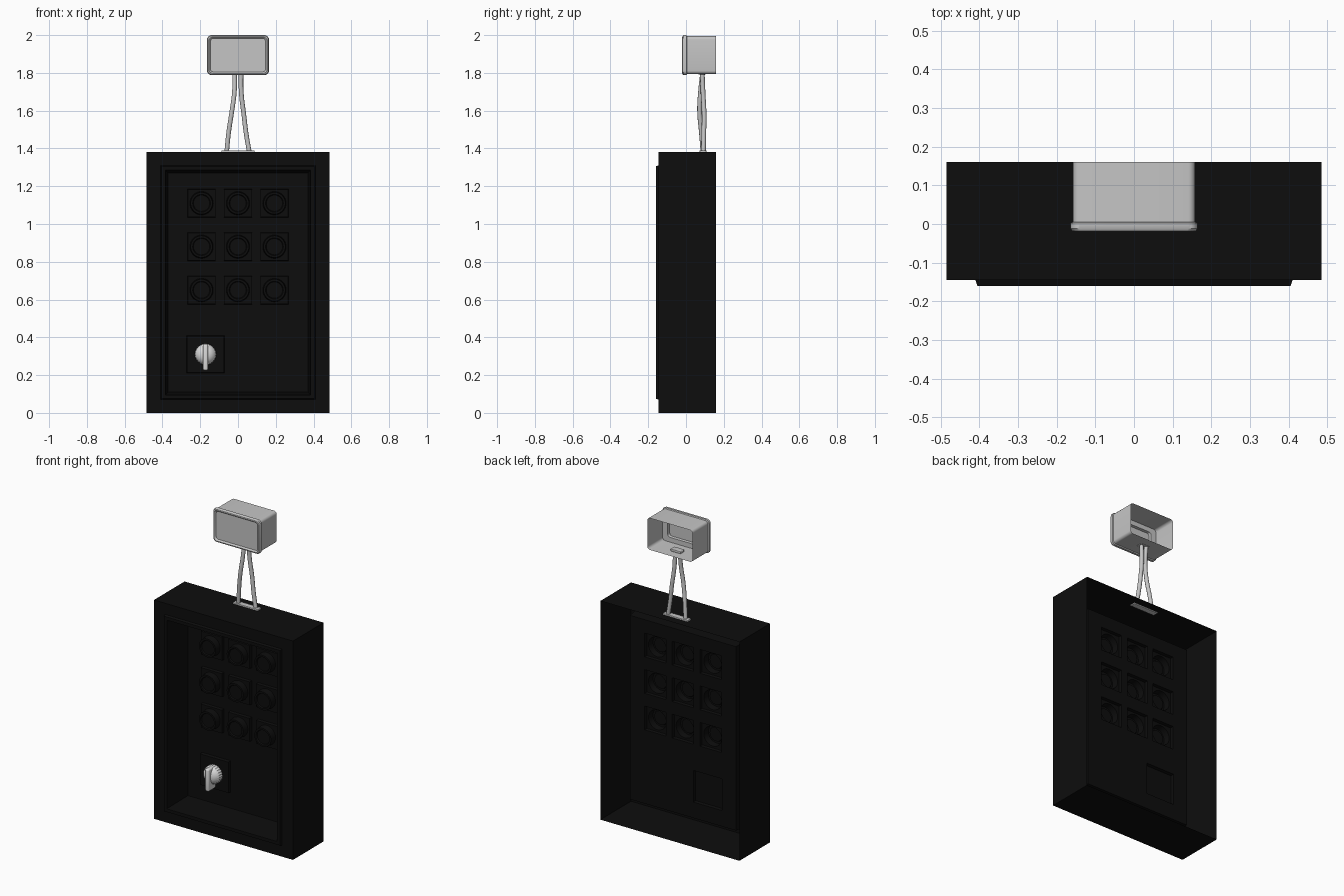
import bpy, bmesh, math
from mathutils import Vector

old = bpy.data.objects.get("Cube")
if old:
    bpy.data.objects.remove(old, do_unlink=True)


def material(name, value):
    mat = bpy.data.materials.new(name)
    color = (value, value, value, 1)
    mat.use_nodes = True
    mat.diffuse_color = color
    mat.node_tree.nodes["Principled BSDF"].inputs["Base Color"].default_value = color
    return mat


BLACK = material("black", 0.004)
GREY = material("light grey", 0.56)
WHITE = material("pale grey", 0.7)


def finish(name, bm, mat, smooth=True):
    bmesh.ops.remove_doubles(bm, verts=bm.verts, dist=0.0001)
    bmesh.ops.recalc_face_normals(bm, faces=bm.faces)
    mesh = bpy.data.meshes.new(name)
    bm.to_mesh(mesh)
    bm.free()
    mesh.materials.append(mat)
    obj = bpy.data.objects.new(name, mesh)
    bpy.context.collection.objects.link(obj)
    if smooth:
        bpy.ops.object.select_all(action="DESELECT")
        obj.select_set(True)
        bpy.context.view_layer.objects.active = obj
        bpy.ops.object.shade_smooth_by_angle(angle=math.radians(35))
    return obj


def outline(hx, hz, r, steps):
    """Rounded rectangle; a radius equal to the half size gives a circle."""
    points = []
    for corner, (sx, sz) in enumerate([(1, 1), (-1, 1), (-1, -1), (1, -1)]):
        for i in range(steps):
            a = math.pi / 2 * (corner + i / max(steps - 1, 1))
            points.append((sx * (hx - r) + r * math.cos(a),
                           sz * (hz - r) + r * math.sin(a)))
    return points


def loft(name, cx, cz, rings, mat, cap=True):
    """Join (y, outline) rings front to back into one surface."""
    bm = bmesh.new()
    loops = [[bm.verts.new((cx + x, y, cz + z)) for x, z in pts] for y, pts in rings]
    for a, b in zip(loops, loops[1:]):
        for i in range(len(a)):
            j = (i + 1) % len(a)
            bm.faces.new((a[i], a[j], b[j], b[i]))
    if cap:
        bm.faces.new(loops[-1])
    return finish(name, bm, mat)


def box(name, center, size, mat, bevel=0.0):
    bm = bmesh.new()
    bmesh.ops.create_cube(bm, size=1)
    for v in bm.verts:
        v.co = Vector(c + p * s for c, p, s in zip(center, v.co, size))
    if bevel:
        bmesh.ops.bevel(bm, geom=bm.edges[:], offset=bevel, segments=3,
                        affect="EDGES", profile=0.5)
    return finish(name, bm, mat)


# Open-backed cabinet shell with raised frame and deep recess
MID = 0.69
PANEL_Y = 0.03
shell = [(0.16, 0.485, 0.69), (-0.145, 0.485, 0.69), (-0.145, 0.41, 0.62),
         (-0.16, 0.405, 0.615), (-0.16, 0.385, 0.595), (PANEL_Y, 0.37, 0.58)]
loft("cabinet_shell", 0, MID, [(y, outline(hx, hz, 0, 1)) for y, hx, hz in shell],
     BLACK, cap=False)

# Recessed panel with square openings for the buttons and the knob
buttons = [(x, z, 0.075) for x in (-0.193, 0, 0.193) for z in (0.65, 0.88, 1.11)]
knob_x, knob_z = -0.172, 0.31
holes = buttons + [(knob_x, knob_z, 0.1)]
xs = sorted({-0.37, 0.37} | {x + s * h for x, z, h in holes for s in (-1, 1)})
zs = sorted({MID - 0.58, MID + 0.58} | {z + s * h for x, z, h in holes for s in (-1, 1)})
bm = bmesh.new()
for x0, x1 in zip(xs, xs[1:]):
    for z0, z1 in zip(zs, zs[1:]):
        mx, mz = (x0 + x1) / 2, (z0 + z1) / 2
        if not any(abs(mx - x) < h and abs(mz - z) < h for x, z, h in holes):
            bm.faces.new([bm.verts.new((x, PANEL_Y, z)) for x, z in
                          ((x0, z0), (x1, z0), (x1, z1), (x0, z1))])
finish("recessed_panel", bm, BLACK, smooth=False)

# Round buttons on square bases, hollow from behind
for n, (x, z, h) in enumerate(buttons):
    rings = [(PANEL_Y, h, 0), (0.01, h - 0.002, 0), (0.01, 0.062, 0.062),
             (-0.03, 0.058, 0.058), (-0.03, 0.047, 0.047), (-0.022, 0.043, 0.043)]
    loft(f"button_{n + 1}", x, z, [(y, outline(s, s, r, 9)) for y, s, r in rings], BLACK)

# Knob plate, fluted knob and pointer
loft("knob_plate", knob_x, knob_z,
     [(y, outline(s, s, 0, 1)) for y, s in ((PANEL_Y, 0.1), (0.01, 0.097))], BLACK)


def fluted(radius, depth, count=48):
    return [((radius - depth * (i % 2)) * math.cos(math.tau * i / count),
             (radius - depth * (i % 2)) * math.sin(math.tau * i / count))
            for i in range(count)]


loft("knob", knob_x, knob_z,
     [(0.01, fluted(0.058, 0.003)), (-0.015, fluted(0.057, 0.003)),
      (-0.032, fluted(0.048, 0.002)), (-0.043, fluted(0.032, 0.001)),
      (-0.048, fluted(0.015, 0))], WHITE)
box("knob_pointer", (knob_x, -0.03, 0.295), (0.028, 0.075, 0.14), WHITE, 0.009)

# Upper housing: open back, rounded rim, sunken front face
head = [(0.16, 0.158, 0.1, 0.018), (0.005, 0.158, 0.1, 0.018),
        (0.002, 0.164, 0.106, 0.024), (-0.012, 0.164, 0.106, 0.024),
        (-0.018, 0.16, 0.102, 0.022), (-0.02, 0.153, 0.096, 0.018),
        (-0.017, 0.149, 0.092, 0.016), (-0.01, 0.145, 0.088, 0.014)]
HEAD_Z = 1.894
loft("upper_housing", 0, HEAD_Z,
     [(y, outline(hx, hz, r, 6)) for y, hx, hz, r in head], GREY)
loft("inner_bezel", 0, HEAD_Z,
     [(y, outline(hx, hz, 0.016, 6)) for y, hx, hz in
      ((0.008, 0.158, 0.1), (0.008, 0.122, 0.07), (-0.009, 0.12, 0.068))],
     GREY, cap=False)

# Mounting plates where the cables enter
box("cable_base_plate", (0, 0.09, 1.381), (0.175, 0.036, 0.016), GREY, 0.003)
box("cable_top_clip", (0, 0.085, 1.8), (0.07, 0.04, 0.016), GREY, 0.004)


# Two bent cables
def cable(name, points):
    curve = bpy.data.curves.new(name, "CURVE")
    curve.dimensions = "3D"
    curve.bevel_depth = 0.0125
    curve.bevel_resolution = 3
    curve.resolution_u = 5
    spline = curve.splines.new("BEZIER")
    spline.bezier_points.add(len(points) - 1)
    for bp, co in zip(spline.bezier_points, points):
        bp.co = co
        bp.handle_left_type = bp.handle_right_type = "AUTO"
    curve.materials.append(GREY)
    obj = bpy.data.objects.new(name, curve)
    bpy.context.collection.objects.link(obj)


cable("right_cable", [(-0.06, 0.09, 1.38), (-0.05, 0.082, 1.48), (-0.032, 0.072, 1.6),
                      (-0.019, 0.077, 1.7), (-0.018, 0.088, 1.8)])
cable("left_cable", [(0.06, 0.092, 1.38), (0.043, 0.094, 1.48), (0.032, 0.096, 1.57),
                     (0.017, 0.09, 1.7), (0.016, 0.086, 1.8)])
